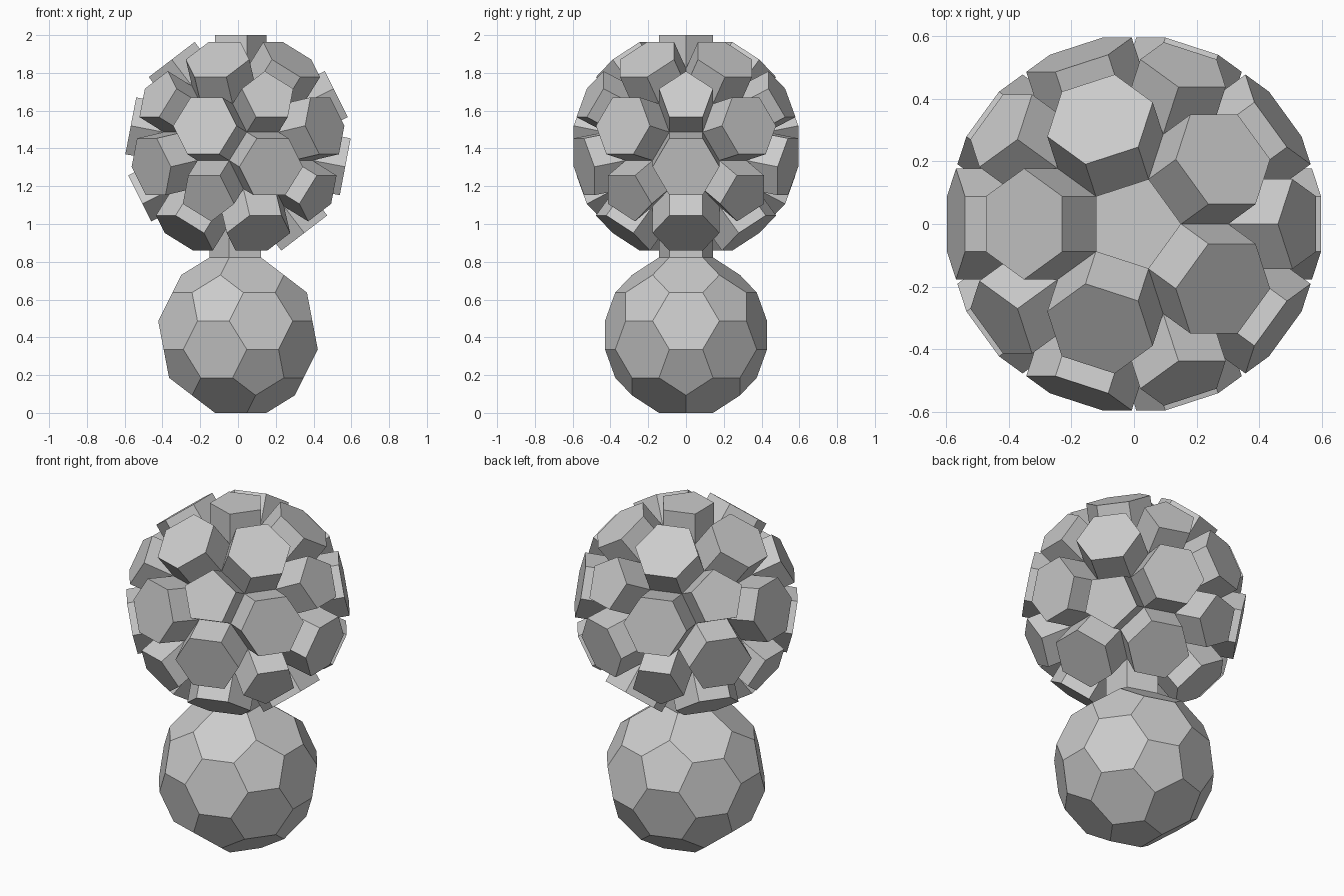
import bpy, bmesh, math
from mathutils import Vector

cube = bpy.data.objects.get("Cube")
if cube:
    bpy.data.objects.remove(cube, do_unlink=True)

EDGE = 0.1768                  # edge length of every pentagon and hexagon
APOTHEM = 2.3274 * EDGE        # centre to pentagon face
RAISE = 1.0 - 2 * APOTHEM      # height of the raised panels

grey = bpy.data.materials.new("grey")
grey.use_nodes = True
grey.diffuse_color = (0.6, 0.6, 0.6, 1)
grey.node_tree.nodes["Principled BSDF"].inputs["Base Color"].default_value = (0.6, 0.6, 0.6, 1)


def truncated_icosahedron(turn):
    """Pentagon-and-hexagon ball with a pentagon at each pole."""
    s = 1 / math.sqrt(5)
    corners = [Vector((0, 0, 1)), Vector((0, 0, -1))]
    for k in range(5):
        for side, shift in ((1, 0), (-1, math.pi / 5)):
            a = turn + shift + k * math.tau / 5
            corners.append(Vector((2 * s * math.cos(a), 2 * s * math.sin(a), side * s)))
    side_len = (corners[0] - corners[2]).length
    scale = 3 * EDGE / side_len
    bm = bmesh.new()
    # cut each corner off a third of the way along its edges
    for v in corners:
        for w in corners:
            if 0 < (w - v).length < side_len * 1.1:
                bm.verts.new((v + (w - v) / 3) * scale)
    bmesh.ops.convex_hull(bm, input=bm.verts[:])
    bmesh.ops.dissolve_limit(bm, angle_limit=math.radians(2),
                             verts=bm.verts[:], edges=bm.edges[:])
    bmesh.ops.recalc_face_normals(bm, faces=bm.faces[:])
    return bm


def add_object(name, bm, z):
    mesh = bpy.data.meshes.new(name)
    bm.to_mesh(mesh)
    bm.free()
    mesh.materials.append(grey)
    obj = bpy.data.objects.new(name, mesh)
    obj.location.z = z
    bpy.context.collection.objects.link(obj)
    return obj


# plain lower ball
add_object("lower_ball", truncated_icosahedron(math.pi), APOTHEM)

# upper ball with every panel pushed straight out along its normal
bm = truncated_icosahedron(0)
panels = bmesh.ops.extrude_discrete_faces(bm, faces=bm.faces[:])["faces"]
for f in panels:
    f.normal_update()
    bmesh.ops.translate(bm, verts=f.verts[:], vec=f.normal * RAISE)
bm.normal_update()
add_object("upper_panelled_ball", bm, 3 * APOTHEM + RAISE)
